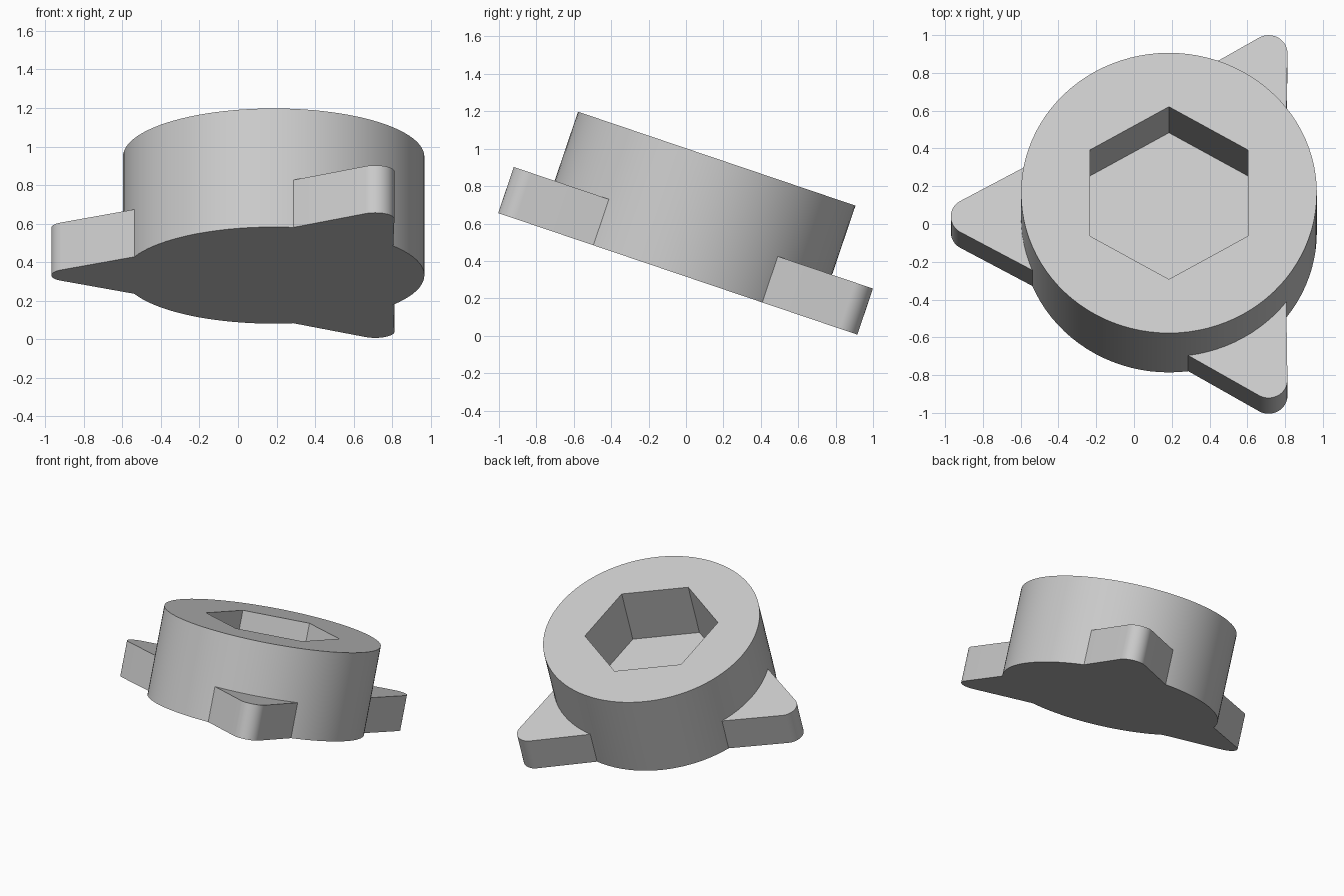
import bpy, bmesh
from math import cos, sin, radians, pi
from mathutils import Vector

cube = bpy.data.objects.get("Cube")
if cube:
    bpy.data.objects.remove(cube, do_unlink=True)

RADIUS, HEIGHT = 0.783, 0.65
EAR_HEIGHT = 0.26
HEX_RADIUS, HEX_FLOOR = 0.482, 0.22
SEGMENTS = 96
TILT = radians(-18.7)
BASE_CENTRE = (0.185, -0.044, 0.331)

grey = bpy.data.materials.new("light grey")
grey.use_nodes = True
grey.diffuse_color = (0.6, 0.6, 0.6, 1)
grey.node_tree.nodes["Principled BSDF"].inputs["Base Color"].default_value = (0.6, 0.6, 0.6, 1)


def polar(r, a):
    return Vector((r * cos(a), r * sin(a)))


def ring(bm, points, z):
    return [bm.verts.new((p.x, p.y, z)) for p in points]


def walls(bm, low, high):
    n = len(low)
    for i in range(n):
        j = (i + 1) % n
        bm.faces.new((low[i], low[j], high[j], high[i]))


def finish(bm, name):
    bmesh.ops.recalc_face_normals(bm, faces=bm.faces)
    mesh = bpy.data.meshes.new(name)
    bm.to_mesh(mesh)
    bm.free()
    mesh.materials.append(grey)
    obj = bpy.data.objects.new(name, mesh)
    bpy.context.collection.objects.link(obj)
    obj.location = BASE_CENTRE
    obj.rotation_euler.x = TILT
    bpy.ops.object.select_all(action='DESELECT')
    obj.select_set(True)
    bpy.context.view_layer.objects.active = obj
    bpy.ops.object.shade_smooth_by_angle(angle=radians(25))


# Round cap with a blind hexagonal socket in its top
bm = bmesh.new()
circle = [polar(RADIUS, 2 * pi * i / SEGMENTS) for i in range(SEGMENTS)]
hexagon = [polar(HEX_RADIUS, pi / 2 + pi / 3 * i) for i in range(6)]
bottom, top = ring(bm, circle, 0), ring(bm, circle, HEIGHT)
floor, rim = ring(bm, hexagon, HEX_FLOOR), ring(bm, hexagon, HEIGHT)
walls(bm, bottom, top)
walls(bm, floor, rim)
bm.faces.new(bottom)
bm.faces.new(floor)
border = [bm.edges.get((loop[i - 1], loop[i])) for loop in (top, rim) for i in range(len(loop))]
bmesh.ops.triangle_fill(bm, edges=border, use_beauty=True, normal=(0, 0, 1))
finish(bm, "round_cap")

# Three rounded triangular ears around the foot of the cap
STEP = 2 * pi / SEGMENTS
for name, angle in (("right_ear", 180), ("front_left_ear", -60), ("back_left_ear", 60)):
    base = [polar(RADIUS, STEP * k) for k in range(6, -7, -1)]
    tip = [Vector((1.055, 0)) + polar(0.1, radians(a)) for a in range(-60, 61, 6)]
    outline = []
    for p in base + tip:
        p = p.to_3d()
        a = radians(angle)
        outline.append(Vector((p.x * cos(a) - p.y * sin(a), p.x * sin(a) + p.y * cos(a))))
    bm = bmesh.new()
    low, high = ring(bm, outline, 0), ring(bm, outline, EAR_HEIGHT)
    walls(bm, low, high)
    bm.faces.new(low)
    bm.faces.new(high)
    finish(bm, name)
